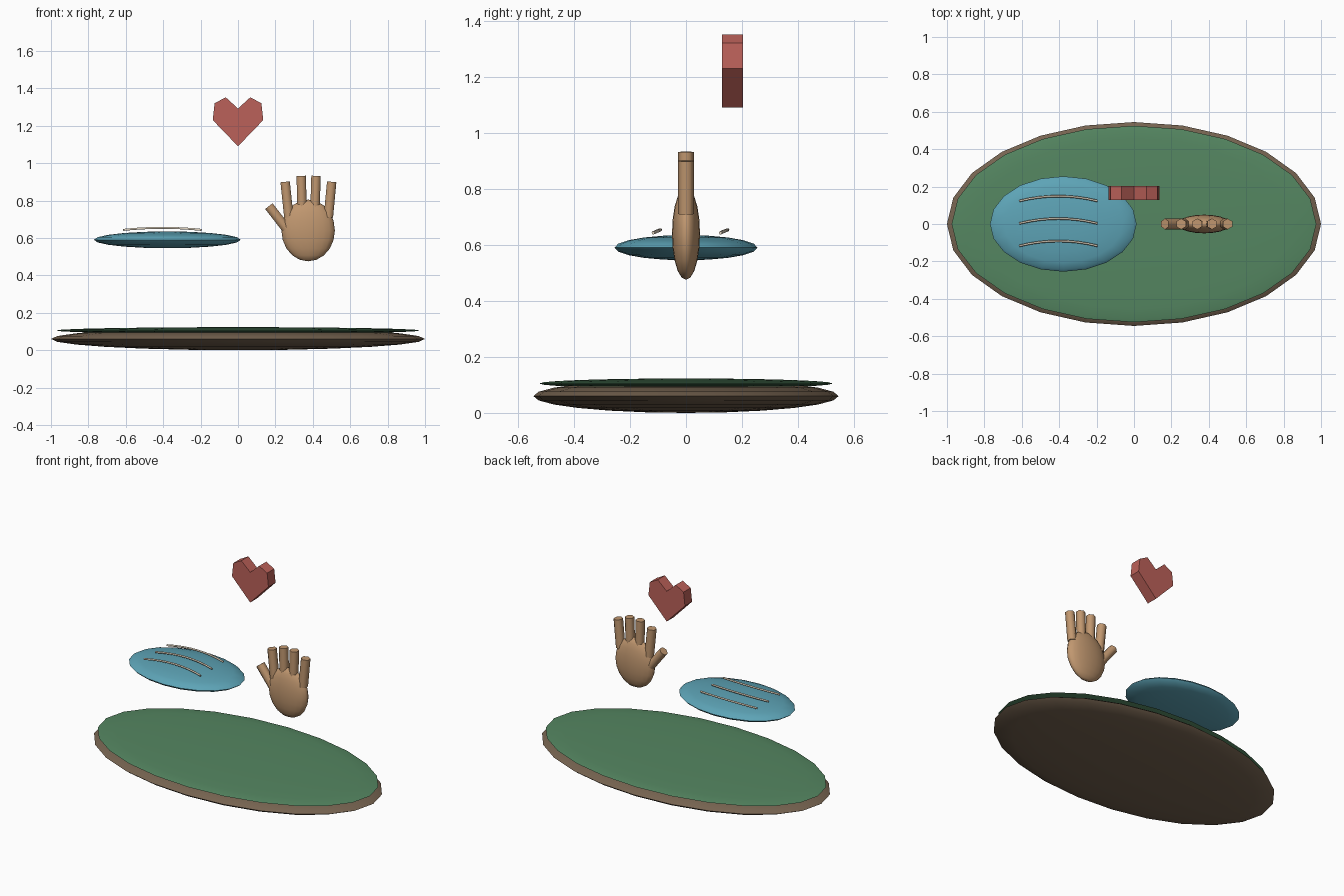
import bpy
from mathutils import Vector

if "Cube" in bpy.data.objects:
    bpy.data.objects.remove(bpy.data.objects["Cube"])


def material(name, rgb):
    m = bpy.data.materials.new(name)
    m.diffuse_color = (*rgb, 1)
    m.use_nodes = True
    m.node_tree.nodes["Principled BSDF"].inputs["Base Color"].default_value = m.diffuse_color
    return m


earth = material("earth", (0.18, 0.125, 0.08))
grass = material("grass", (0.09, 0.24, 0.12))
water = material("water", (0.11, 0.37, 0.47))
skin = material("skin", (0.53, 0.31, 0.16))
red = material("red", (0.50, 0.12, 0.10))
cream = material("cream", (0.80, 0.70, 0.56))


def finish(name, mat, smooth=True):
    ob = bpy.context.object
    ob.name = name
    ob.data.materials.append(mat)
    bpy.ops.object.transform_apply(location=False, rotation=True, scale=True)
    if smooth:
        bpy.ops.object.shade_smooth_by_angle(angle=1.1)
    return ob


def ellipsoid(name, center, radii, mat, segments=20, rings=10):
    bpy.ops.mesh.primitive_uv_sphere_add(segments=segments, ring_count=rings, location=center)
    bpy.context.object.scale = radii
    return finish(name, mat)


def rod(name, a, b, radius, mat, sides=6):
    a, b = Vector(a), Vector(b)
    d = b - a
    bpy.ops.mesh.primitive_cylinder_add(vertices=sides, radius=radius, depth=d.length,
                                        location=(a + b) / 2)
    bpy.context.object.rotation_euler = Vector((0, 0, 1)).rotation_difference(d).to_euler()
    return finish(name, mat)


# Ground disc with grass cap
ellipsoid("ground_base", (0, 0, 0.06), (1.0, 0.545, 0.06), earth, 24, 12)
ellipsoid("grass_top", (0, 0, 0.105), (0.975, 0.525, 0.018), grass, 24, 12)

# Floating pool
ellipsoid("water_disc", (-0.378, 0, 0.59), (0.392, 0.255, 0.045), water, 20, 10)

# Wavy ripples over the pool
for i, y in enumerate((-0.117, 0.003, 0.123)):
    cu = bpy.data.curves.new(f"ripple_{i + 1}", "CURVE")
    cu.dimensions = "3D"
    cu.bevel_depth = 0.006
    cu.bevel_resolution = 1
    cu.use_fill_caps = True
    sp = cu.splines.new("POLY")
    n = 8
    sp.points.add(n)
    for k, p in enumerate(sp.points):
        t = k / n
        h = 4 * t * (1 - t)
        p.co = (-0.613 + 0.418 * t, y + 0.026 * h, 0.643 + 0.011 * h, 1)
    cu.materials.append(cream)
    bpy.context.collection.objects.link(bpy.data.objects.new(f"ripple_{i + 1}", cu))

# Open hand
ellipsoid("palm", (0.375, 0, 0.64), (0.143, 0.05, 0.165), skin, 20, 10)
fingers = [(0.272, 0.71, 0.252, 0.90), (0.343, 0.73, 0.338, 0.932),
           (0.411, 0.73, 0.417, 0.932), (0.483, 0.71, 0.501, 0.90)]
for i, (x0, z0, x1, z1) in enumerate(fingers):
    rod(f"finger_{i + 1}", (x0, 0, z0), (x1, 0, z1), 0.029, skin)
rod("thumb", (0.262, 0, 0.645), (0.165, 0, 0.77), 0.029, skin)

# Faceted heart, an extruded mirrored outline
half = [(0.135, 1.23), (0.125, 1.32), (0.066, 1.352)]
outline = [(0, 1.09)] + half + [(0, 1.292)] + [(-x, z) for x, z in reversed(half)]
n = len(outline)
verts = [(x, y, z) for y in (0.129, 0.204) for x, z in outline]
faces = [tuple(range(n)), tuple(reversed(range(n, 2 * n)))]
faces += [(i, i + n, (i + 1) % n + n, (i + 1) % n) for i in range(n)]
me = bpy.data.meshes.new("heart")
me.from_pydata(verts, [], faces)
me.materials.append(red)
bpy.context.collection.objects.link(bpy.data.objects.new("heart", me))
